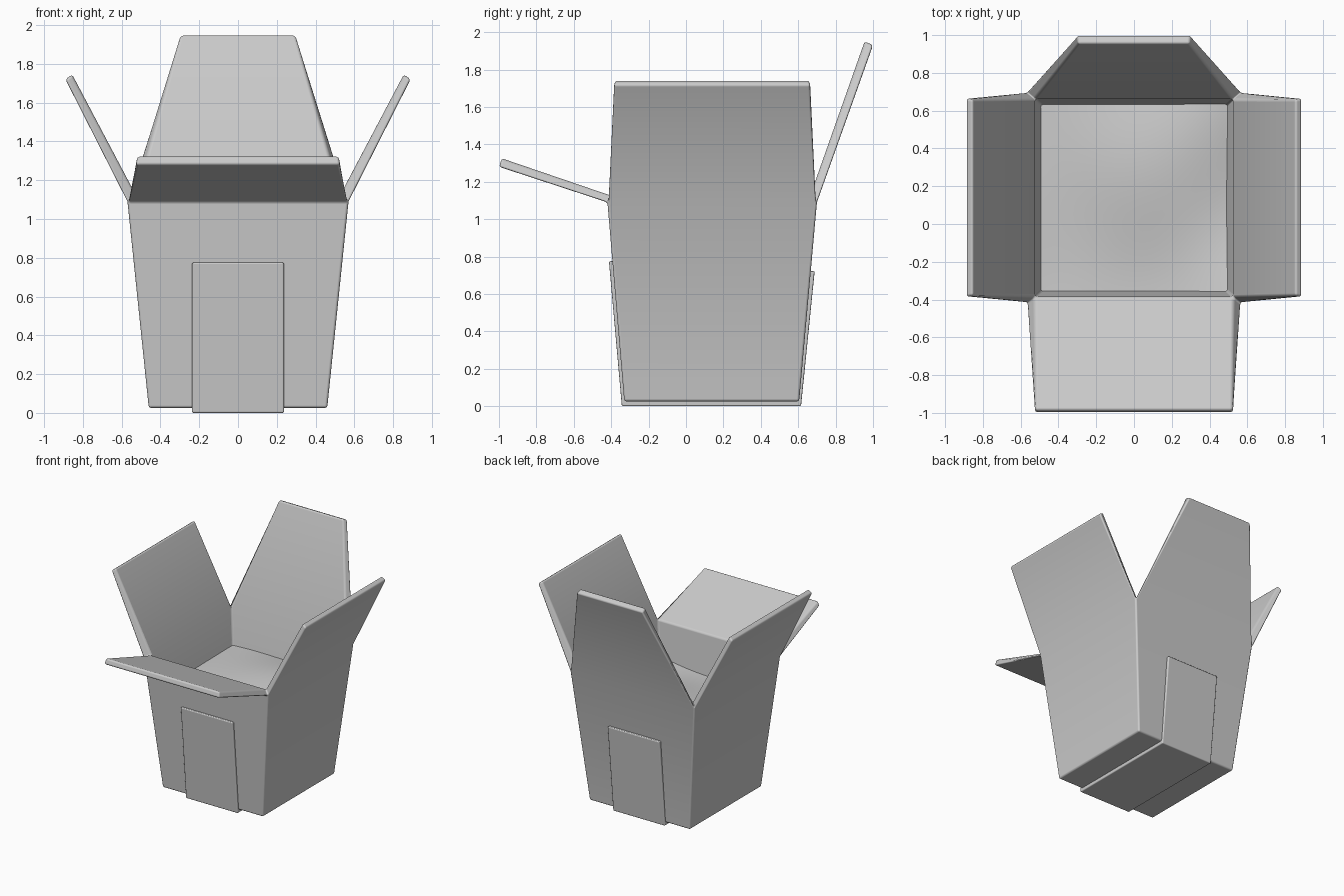
import bpy, bmesh, math

cube = bpy.data.objects.get("Cube")
if cube:
    bpy.data.objects.remove(cube, do_unlink=True)

card = bpy.data.materials.new("plain_grey")
card.use_nodes = True
grey = (0.6, 0.6, 0.6, 1)
card.diffuse_color = grey
card.node_tree.nodes["Principled BSDF"].inputs["Base Color"].default_value = grey


def finish(name, bm, bevel=0.0, angle=30):
    """Turn a bmesh into a shaded object with optional rounded edges."""
    bmesh.ops.recalc_face_normals(bm, faces=bm.faces)
    mesh = bpy.data.meshes.new(name)
    bm.to_mesh(mesh)
    bm.free()
    mesh.materials.append(card)
    ob = bpy.data.objects.new(name, mesh)
    bpy.context.collection.objects.link(ob)
    if bevel:
        mod = ob.modifiers.new("rounded_edges", 'BEVEL')
        mod.width = bevel
        mod.segments = 3
        mod.limit_method = 'ANGLE'
        mod.angle_limit = math.radians(25)
        mod.harden_normals = True
    bpy.ops.object.select_all(action='DESELECT')
    ob.select_set(True)
    bpy.context.view_layer.objects.active = ob
    bpy.ops.object.shade_smooth_by_angle(angle=math.radians(angle))
    return ob


def ring(bm, x, y0, y1, z):
    """Rectangle corners: front right, front left, back left, back right."""
    return [bm.verts.new(p) for p in ((-x, y0, z), (x, y0, z), (x, y1, z), (-x, y1, z))]


# Tapered carton with walls and four open flaps as one folded sheet
bm = bmesh.new()
outer_base = ring(bm, 0.46, -0.33, 0.605, 0.025)
outer_rim = ring(bm, 0.57, -0.42, 0.70, 1.09)
inner_base = ring(bm, 0.415, -0.285, 0.56, 0.07)
inner_rim = ring(bm, 0.525, -0.385, 0.662, 1.12)
bm.faces.new(outer_base)
bm.faces.new(inner_base)

# Flap tips as (outer pair, inner pair), in the order of the walls
tips = [
    ([(-0.525, -1.0, 1.28), (0.525, -1.0, 1.28)],
     [(-0.52, -0.985, 1.325), (0.52, -0.985, 1.325)]),
    ([(0.89, -0.385, 1.72), (0.89, 0.665, 1.72)],
     [(0.855, -0.38, 1.745), (0.855, 0.66, 1.745)]),
    ([(0.30, 1.0, 1.93), (-0.30, 1.0, 1.93)],
     [(0.295, 0.955, 1.95), (-0.295, 0.955, 1.95)]),
    ([(-0.89, 0.665, 1.72), (-0.89, -0.385, 1.72)],
     [(-0.855, 0.66, 1.745), (-0.855, -0.38, 1.745)]),
]
for i, (tip_out, tip_in) in enumerate(tips):
    j = (i + 1) % 4
    a, b = [bm.verts.new(p) for p in tip_out]
    c, d = [bm.verts.new(p) for p in tip_in]
    bm.faces.new((outer_base[i], outer_base[j], outer_rim[j], outer_rim[i]))
    bm.faces.new((inner_base[i], inner_base[j], inner_rim[j], inner_rim[i]))
    bm.faces.new((outer_rim[i], outer_rim[j], b, a))
    bm.faces.new((inner_rim[i], inner_rim[j], d, c))
    bm.faces.new((a, b, d, c))
    bm.faces.new((outer_rim[i], a, c, inner_rim[i]))
    bm.faces.new((outer_rim[j], b, d, inner_rim[j]))
finish("carton_with_flaps", bm, 0.014)

# Band folded up the front, under the base and up the back
bm = bmesh.new()
profile = [(-0.412, 0.775), (-0.343, 0), (0.615, 0), (0.688, 0.722),
           (0.65, 0.722), (0.59, 0.04), (-0.315, 0.04), (-0.38, 0.775)]
band = bm.faces.new([bm.verts.new((-0.237, y, z)) for y, z in profile])
grown = bmesh.ops.extrude_face_region(bm, geom=[band])["geom"]
bmesh.ops.translate(bm, vec=(0.474, 0, 0),
                    verts=[g for g in grown if isinstance(g, bmesh.types.BMVert)])
finish("wrap_band", bm, 0.008)

# Gently uneven filling inside the carton
bm = bmesh.new()
bmesh.ops.create_grid(bm, x_segments=24, y_segments=24, size=1)
for v in bm.verts:
    u, w = v.co.x, v.co.y
    wave = 0.03 * math.sin(2.6 * u + 0.8) * math.cos(2.2 * w) + 0.025 * math.sin(2.4 * w - 1.5 * u)
    v.co = (0.515 * u, 0.137 + 0.51 * w, 0.82 + wave)
finish("filling", bm, angle=80)
